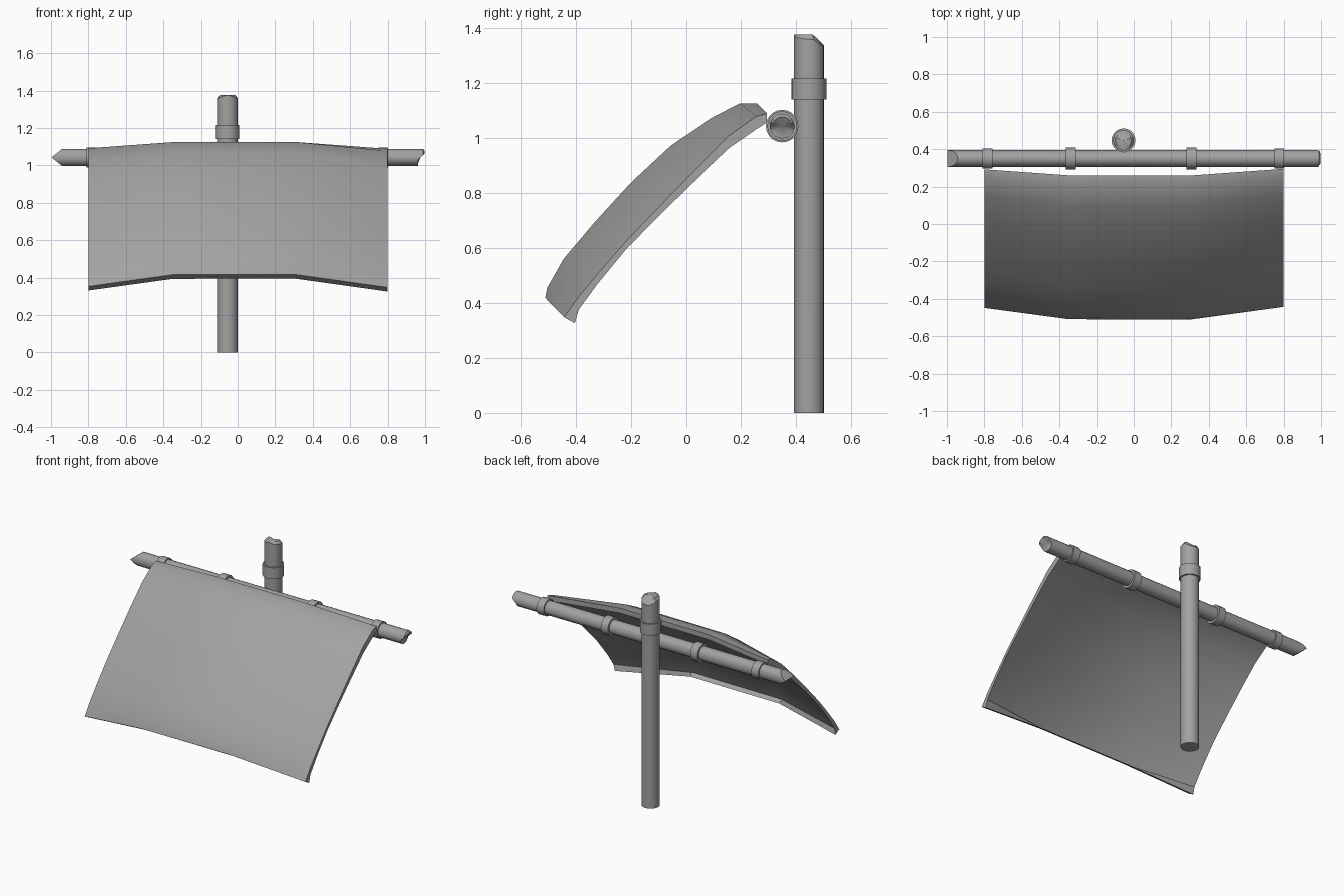
import bpy, bmesh, math
from mathutils import Matrix, Vector

if "Cube" in bpy.data.objects:
    bpy.data.objects.remove(bpy.data.objects["Cube"])

grey = bpy.data.materials.new("weathered grey")
grey.diffuse_color = (0.36, 0.36, 0.36, 1)
grey.use_nodes = True
grey.node_tree.nodes["Principled BSDF"].inputs["Base Color"].default_value = grey.diffuse_color


def finish(bm, name, angle=35):
    bmesh.ops.recalc_face_normals(bm, faces=bm.faces)
    mesh = bpy.data.meshes.new(name)
    bm.to_mesh(mesh)
    bm.free()
    mesh.materials.append(grey)
    ob = bpy.data.objects.new(name, mesh)
    bpy.context.collection.objects.link(ob)
    bpy.ops.object.select_all(action='DESELECT')
    bpy.context.view_layer.objects.active = ob
    ob.select_set(True)
    bpy.ops.object.shade_smooth_by_angle(angle=math.radians(angle))
    return ob


def pole(name, radius, start, end, matrix, sides=20):
    """Round pole along local z; start/end give the cut height at local (x, y)."""
    bm = bmesh.new()
    rings = []
    for cut, inset in ((start, 0.0), (start, 0.75), (start, 1.0), (end, 1.0), (end, 0.75), (end, 0.0)):
        ring = []
        for i in range(sides if inset else 1):
            a = math.tau * i / sides
            x, y = radius * inset * math.cos(a), radius * inset * math.sin(a)
            ring.append(bm.verts.new(matrix @ Vector((x, y, cut(x, y, inset)))))
        rings.append(ring)
    for a, b in zip(rings, rings[1:]):
        for i in range(sides):
            j = (i + 1) % sides
            loop = [a[i % len(a)], a[j % len(a)], b[j % len(b)], b[i % len(b)]]
            bm.faces.new(list(dict.fromkeys(loop)))
    return finish(bm, name)


def collar(name, radius, depth, matrix):
    bm = bmesh.new()
    bmesh.ops.create_cone(bm, cap_ends=True, segments=20, radius1=radius,
                          radius2=radius, depth=depth, matrix=matrix)
    return finish(bm, name)


# Upright post with a slanted, chipped top
POST = Matrix.Translation((-0.055, 0.447, 0))
pole("post", 0.055,
     lambda x, y, f: 0.0,
     lambda x, y, f: 1.377 - max(0, y - 0.015) * 1.0 - (0.018 * abs(x) / 0.055 if f == 1 else 0),
     POST)
collar("post_collar", 0.064, 0.075, POST @ Matrix.Translation((0, 0, 1.178)))

# Crossbar: local z runs along +x, local x along +y, local y along +z
BAR = Matrix(((0, 0, 1, 0), (1, 0, 0, 0.35), (0, 1, 0, 1.043), (0, 0, 0, 1)))


def broken_end(x, y, f):
    if y > 0.02:
        return 0.998 - (0.008 if f == 1 else 0)
    return 0.962 + max(0, y + 0.012) * 1.1


pole("crossbar", 0.045,
     lambda x, y, f: -0.998 + abs(y) * 1.25,
     broken_end, BAR)
for n, (x, r) in enumerate(((-0.783, 0.054), (-0.34, 0.059), (0.308, 0.059), (0.777, 0.054))):
    collar(f"crossbar_collar_{n + 1}", r, 0.052, BAR @ Matrix.Translation((0, 0, x)))

# Curved awning: outer and inner (y, z) profiles at the side, and the raised middle profile
side_outer = [(0.295, 1.089), (0.255, 1.078), (0.153, 1.005), (0.033, 0.885), (-0.113, 0.735),
              (-0.222, 0.62), (-0.313, 0.515), (-0.393, 0.419), (-0.443, 0.348)]
side_inner = [(0.295, 1.056), (0.262, 1.035), (0.16, 0.965), (0.044, 0.856), (-0.095, 0.721),
              (-0.219, 0.594), (-0.324, 0.466), (-0.39, 0.375), (-0.404, 0.326)]
mid_outer = [(0.259, 1.126), (0.197, 1.126), (0.091, 1.071), (-0.055, 0.973), (-0.2, 0.838),
             (-0.33, 0.696), (-0.444, 0.561), (-0.504, 0.455), (-0.511, 0.418)]

bm = bmesh.new()
sections = []
for x, rise in ((-0.8, 0.08), (-0.35, 0.97), (0.3, 1.0), (0.8, 0.0)):
    outer, inner = [], []
    for so, si, mo in zip(side_outer, side_inner, mid_outer):
        dy, dz = (mo[0] - so[0]) * rise, (mo[1] - so[1]) * rise
        outer.append(bm.verts.new((x, so[0] + dy, so[1] + dz)))
        inner.append(bm.verts.new((x, si[0] + dy, si[1] + dz)))
    sections.append(outer + inner[::-1])
for a, b in zip(sections, sections[1:]):
    for i in range(len(a)):
        j = (i + 1) % len(a)
        bm.faces.new((a[i], a[j], b[j], b[i]))
for s in (sections[0], sections[-1]):
    for i in range(len(side_outer) - 1):
        bm.faces.new((s[i], s[i + 1], s[-2 - i], s[-1 - i]))
finish(bm, "awning", 40)
